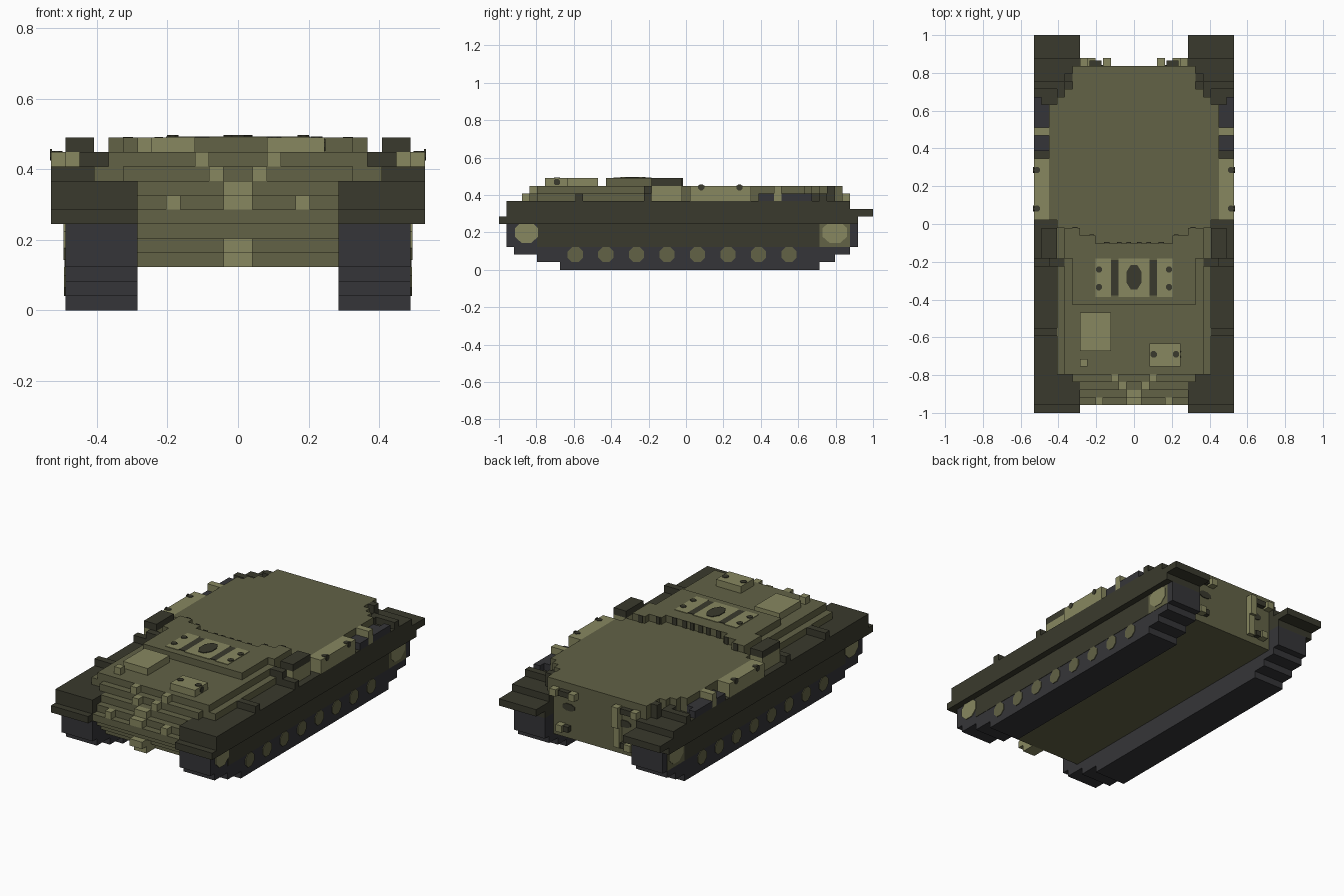
import bpy, bmesh, math
from mathutils import Matrix

if "Cube" in bpy.data.objects:
    bpy.data.objects.remove(bpy.data.objects["Cube"])

U = 2 / 49  # block size; x is centred, y counts from the front end, z from the ground


def material(name, rgb):
    m = bpy.data.materials.new(name)
    lin = [((c / 255 + 0.055) / 1.055) ** 2.4 for c in rgb]
    m.diffuse_color = (*lin, 1)
    m.use_nodes = True
    m.node_tree.nodes["Principled BSDF"].inputs["Base Color"].default_value = m.diffuse_color
    return m


OLIVE = material("olive", (98, 98, 70))
LIGHT = material("light_olive", (135, 135, 96))
DARK = material("dark_olive", (58, 58, 45))
GREY = material("track_grey", (53, 53, 56))


def finish(name, mat, bm):
    me = bpy.data.meshes.new(name)
    bmesh.ops.recalc_face_normals(bm, faces=bm.faces)
    bm.to_mesh(me)
    bm.free()
    me.materials.append(mat)
    bpy.context.collection.objects.link(bpy.data.objects.new(name, me))


def part(name, mat, boxes, mirror=False):
    """Boxes given as (x0, x1, y0, y1, z0, z1) in block units."""
    bm = bmesh.new()
    for x0, x1, y0, y1, z0, z1 in boxes:
        for s in ((1, -1) if mirror else (1,)):
            c = (s * (x0 + x1) / 2 * U, (y0 + y1) / 2 * U - 1, (z0 + z1) / 2 * U)
            size = ((x1 - x0) * U, (y1 - y0) * U, (z1 - z0) * U, 1)
            bmesh.ops.create_cube(bm, size=1, matrix=Matrix.Translation(c) @ Matrix.Diagonal(size))
    finish(name, mat, bm)


def discs(name, mat, spots, axis, mirror=False):
    """Thin eight-sided plates: (x, y, z, half width, half height)."""
    bm = bmesh.new()
    for x, y, z, a, b in spots:
        for s in ((1, -1) if mirror else (1,)):
            rot = {"x": Matrix.Rotation(math.pi / 2, 4, "Z") @ Matrix.Rotation(math.pi / 2, 4, "X"),
                   "y": Matrix.Rotation(math.pi / 2, 4, "X"), "z": Matrix()}[axis]
            m = (Matrix.Translation((s * x * U, y * U - 1, z * U)) @ rot
                 @ Matrix.Diagonal((a * U, b * U, 1, 1)) @ Matrix.Rotation(math.pi / 8, 4, "Z"))
            bmesh.ops.create_cone(bm, cap_ends=True, segments=8, radius1=1.08, radius2=1.08,
                                  depth=0.006, matrix=m)
    finish(name, mat, bm)


# Lower hull with stepped nose
part("hull", OLIVE, [(-7, 7, 4, 45, 3, 4), (-7, 7, 3, 45, 4, 5), (-7, 7, 2, 45, 5, 6),
                     (-7, 7, 1, 45, 6, 7), (-7, 7, 2, 45, 7, 8), (-7, 7, 3, 45, 8, 9)])
# Upper hull and front deck
part("front_deck", OLIVE, [(-8, 8, 4, 25, 9, 10), (-10, 10, 5, 25, 9, 10), (-9, 9, 5, 25, 10, 11)])
# Rear roof, corners clipped in steps
roof = [(-11, 11, 25, 40), (-10, 10, 24, 41), (-9, 9, 24, 42), (-8, 8, 24, 44)]
part("rear_roof", OLIVE, [(*r, 9, 11) for r in roof] + [(-8, 8, 44, 45, 9, 11)])
# Raised engine cover, cut round the roof ring
part("engine_cover", OLIVE, [(-8, 8, 14, 20, 11, 12), (-9, 9, 20, 22, 11, 12)])
part("engine_cover_horn", OLIVE, [(5, 9, 22, 23, 11, 12), (7, 9, 23, 24, 11, 12)], True)
part("ring_notch", DARK, [(.4, 1, 22, 22.15, 11, 12.05), (1.6, 2.2, 22, 22.15, 11, 12.05),
                          (3.2, 3.9, 22, 22.15, 11, 12.05), (5.2, 5.8, 23, 23.15, 11, 12.05),
                          (7.3, 8, 24, 24.1, 11, 12.05)], True)

# Engine grilles
T = 12.08
part("grille_panel", LIGHT, [(-2, 2, 15, 20, 11.9, T)])
part("grille_side_panel", LIGHT, [(3, 5, 15, 20, 11.9, T)], True)
part("grille_slot", DARK, [(2, 3, 15.2, 19.8, 11.9, T)], True)
discs("grille_vent", DARK, [(0, 17.6, 12.1, 1, 1.6)], "z")
discs("grille_bolt", DARK, [(4.55, 16.3, 12.1, .4, .4), (4.55, 18.6, 12.1, .4, .4)], "z", True)

# Front deck hatches
part("deck_hatch", LIGHT, [(-7, -3, 8, 13, 11, 12), (2, 6, 6, 9, 11, 12), (-7, -6, 6, 7, 11, 12)])
discs("hatch_spot", DARK, [(2.55, 7.6, 12.02, .42, .42), (5.45, 7.6, 12.02, .42, .42)], "z")
discs("hatch_side_spot", DARK, [(6, 7.6, 11.5, .42, .42)], "x")

# Nose fittings: splash guard, tow block, lamps
part("splash_guard", LIGHT, [(2, 3, 4, 5, 10, 11), (1, 2, 3, 4, 9, 10)], True)
part("nose_block", LIGHT, [(-1, 1, 2, 3, 8, 9), (-1, 1, 1, 2, 7, 8), (-1, 1, 2, 4, 3, 4), (-1, 1, 1, 3, 4, 5)])
part("nose_lamp", LIGHT, [(4, 5, 1, 2, 7, 8)], True)

# Running gear
part("track", GREY, [(7, 12, 8, 42, 0, 1), (7, 12, 5, 44, 1, 2), (7, 12, 2, 46, 2, 3), (7, 12, 1, 47, 3, 6)], True)
part("side_skirt", DARK, [(11.9, 12.05, 5, 42, 3, 6)], True)
discs("road_wheel", OLIVE, [(12.03, 10 + 4 * k, 2, 1, 1) for k in range(8)], "x", True)
part("drive_housing", OLIVE, [(11.9, 12.04, 42, 46, 3, 6)], True)
discs("end_wheel", LIGHT, [(12.05, 3.6, 4.9, 1.5, 1.4), (12.05, 44, 4.9, 1.6, 1.4)], "x", True)

# Fenders, flaps and straps
part("fender", DARK, [(7, 13, 0, 1, 6, 7), (7, 13, 1, 46, 6, 9), (7, 13, 46, 47, 6, 8), (7, 13, 47, 49, 7, 8)], True)
part("fender_strap", DARK, [(10, 13, 10, 11, 9, 10), (9, 13, 19, 20, 9, 10), (9, 11, 19, 20, 10, 11),
                            (9, 13, 42, 43, 9, 10), (8, 9, 43, 44, 9, 11), (8, 10, 41, 42, 9, 10)], True)

# Side stowage
part("smoke_box", LIGHT, [(10, 12, 20, 24, 9, 11)], True)
part("smoke_box_lid", DARK, [(10, 12, 20, 24, 11, 12)], True)
part("side_locker", LIGHT, [(11, 13, 25, 33, 9, 11), (11, 13, 36, 37, 9, 11)], True)
discs("locker_bolt", DARK, [(13, 26.5, 10.8, .4, .4), (13, 31.5, 10.8, .4, .4)], "x", True)
discs("locker_top_bolt", DARK, [(12.6, 26.5, 11, .4, .4), (12.6, 31.5, 11, .4, .4)], "z", True)
part("exhaust", GREY, [(11, 13, 34, 36, 9, 10), (11, 13, 37, 40, 9, 10), (12, 13, 40, 41, 9, 10)], True)

# Rear plate fittings
part("rear_lamp", LIGHT, [(3, 4, 45, 46, 9, 10), (6, 7, 45, 46, 9, 10)], True)
part("rear_lamp_core", DARK, [(4.2, 5.8, 45, 45.7, 9.1, 9.9)], True)
part("rear_ladder", LIGHT, [(-4, -3, 45, 46, 7, 9), (-4, -3, 45, 45.6, 4, 7)])
part("tow_hook", LIGHT, [(5, 6, 45, 46, 4, 5)], True)
part("tow_hook_pin", DARK, [(4.2, 5, 45, 45.7, 4.1, 4.9)], True)
discs("rear_vent", DARK, [(4.5, 45.05, 7.5, 1, .5)], "y", True)
